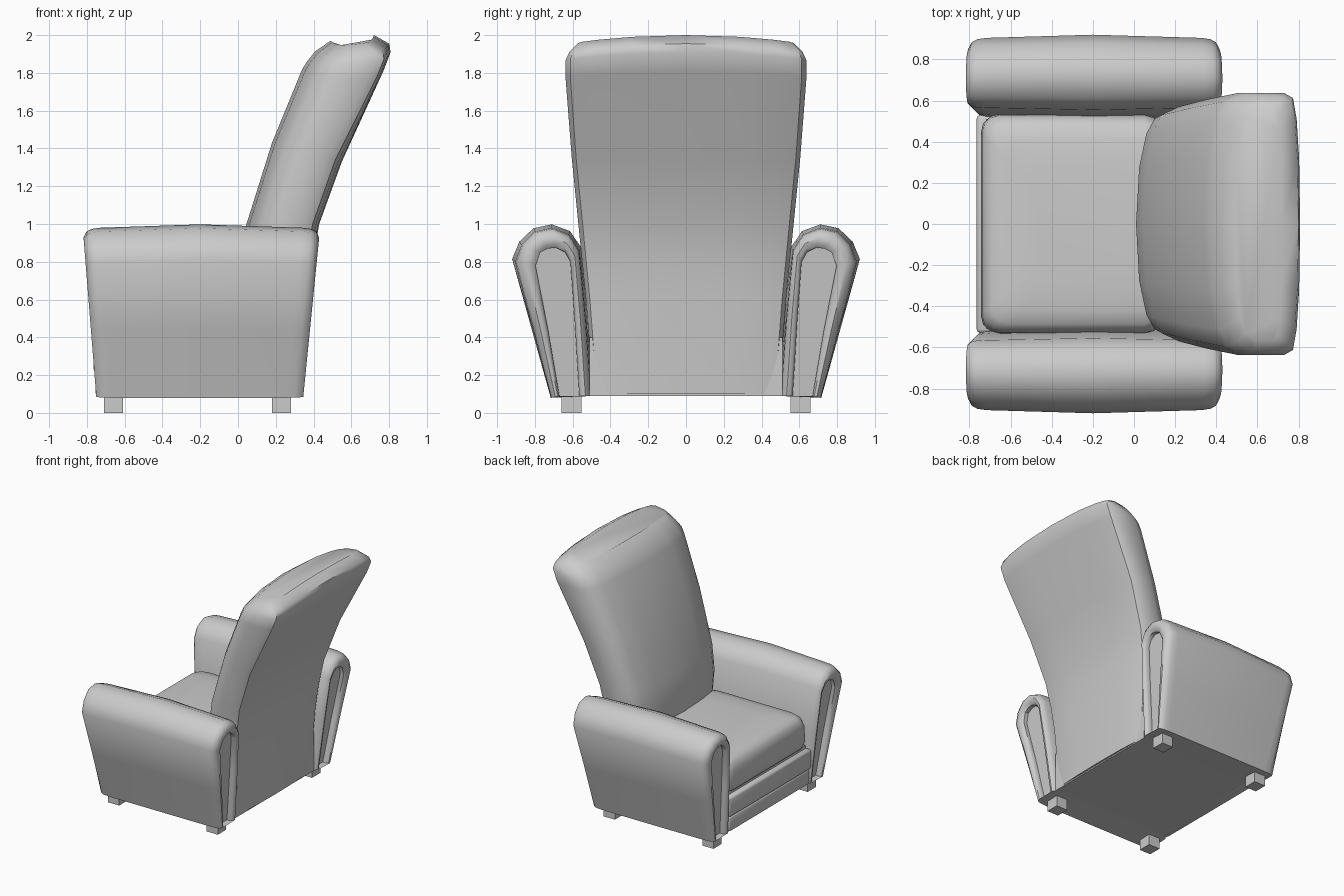
import bpy, bmesh, math

if "Cube" in bpy.data.objects:
    bpy.data.objects.remove(bpy.data.objects["Cube"])


def finish(bm, name, angle=40):
    bmesh.ops.recalc_face_normals(bm, faces=bm.faces)
    mesh = bpy.data.meshes.new(name)
    bm.to_mesh(mesh)
    bm.free()
    obj = bpy.data.objects.new(name, mesh)
    bpy.context.collection.objects.link(obj)
    bpy.ops.object.select_all(action='DESELECT')
    obj.select_set(True)
    bpy.context.view_layer.objects.active = obj
    if angle:
        bpy.ops.object.shade_smooth_by_angle(angle=math.radians(angle))
    return obj


def loft(name, rings, angle=40):
    """Skin a list of closed rings and cap both ends."""
    bm = bmesh.new()
    rows = [[bm.verts.new(p) for p in r] for r in rings]
    n = len(rows[0])
    for a, b in zip(rows, rows[1:]):
        for i in range(n):
            j = (i + 1) % n
            bm.faces.new((a[i], a[j], b[j], b[i]))
    bm.faces.new(rows[0])
    bm.faces.new(rows[-1])
    return finish(bm, name, angle)


def box(name, x0, x1, y0, y1, z0, z1, bevel=0):
    bm = bmesh.new()
    bmesh.ops.create_cube(bm, size=1)
    for v in bm.verts:
        v.co = ((x0 + x1) / 2 + v.co.x * (x1 - x0),
                (y0 + y1) / 2 + v.co.y * (y1 - y0),
                (z0 + z1) / 2 + v.co.z * (z1 - z0))
    if bevel:
        bmesh.ops.bevel(bm, geom=bm.edges[:], offset=bevel, segments=2,
                        profile=0.5, affect='EDGES')
    return finish(bm, name, 50 if bevel else 0)


# Arms: padded profile (y, z) with a sunken panel at both ends
OUTER = [(.50, .09), (.53, .5), (.565, .86), (.62, .945), (.71, .98),
         (.80, .96), (.87, .89), (.905, .80), (.81, .44), (.715, .08)]
PANEL = [(.565, .09), (.59, .5), (.612, .80), (.64, .85), (.69, .875),
         (.73, .87), (.77, .85), (.797, .78), (.73, .44), (.67, .09)]
# (blend from panel to outer, depth in from the end)
RIM = [(0, .05), (0, .02), (.2, .004), (.5, 0), (.8, .018), (.94, .045), (1, .09)]


def arm_ring(side, blend, depth, end):
    ring = []
    for (oy, oz), (py, pz) in zip(OUTER, PANEL):
        y, z = py + (oy - py) * blend, pz + (oz - pz) * blend
        if end < 0:
            x = -.75 - .08 * (z - .08) + depth
        elif end > 0:
            x = .345 + .10 * (z - .08) - depth
        else:
            x = -.2
            y += .015 * (y - .70) / .2
            z += .02 * max(0, z - .08)
        ring.append((x, side * y, z))
    return ring


for side, label in ((-1, "right"), (1, "left")):
    rings = [arm_ring(side, b, d, -1) for b, d in RIM]
    rings.append(arm_ring(side, 1, 0, 0))
    rings += [arm_ring(side, b, d, 1) for b, d in reversed(RIM)]
    loft(label + "_arm", rings)

# Backrest: leaning, domed front and slightly domed rear
# (front x, front z, rear x, rear z, half width)
LEVELS = [(.10, .10, .345, .10, .49), (.02, .60, .375, .60, .53),
          (.01, .80, .395, .80, .55), (.045, 1.0, .43, 1.0, .57),
          (.18, 1.43, .55, 1.33, .605), (.34, 1.82, .77, 1.81, .638),
          (.365, 1.86, .808, 1.91, .638), (.41, 1.915, .80, 1.955, .617),
          (.49, 1.97, .72, 2.0, .57)]
# (fraction of half width, inset from front, inset from rear)
SECTION = [(0, 0, None), (.5, .015, None), (.8, .05, None), (.93, .09, None),
           (1, .17, None), (1, None, .08), (.96, None, .035),
           (.8, None, .017), (.5, None, .005), (0, None, 0)]


def back_ring(fx, fz, rx, rz, w):
    half = []
    k = min(1, (rx - fx) / .37)
    for f, front, rear in SECTION:
        t = front * k / (rx - fx) if rear is None else 1 - rear * k / (rx - fx)
        z = fz + (rz - fz) * t
        if fz > 1.8:
            z -= .035 * f * f
        half.append((fx + (rx - fx) * t, f * w, z))
    return half + [(x, -y, z) for x, y, z in half[-2:0:-1]]


loft("backrest", [back_ring(*lv) for lv in LEVELS], 50)


# Seat cushion: rounded layers with a crowned top
def cushion_ring(z, inset, r=.09):
    x0, x1, w = -.745 + inset, .14, .535 - inset
    ring = []
    for cx, cy, a0 in ((x1 - r, w - r, 0), (x0 + r, w - r, 90),
                       (x0 + r, r - w, 180), (x1 - r, r - w, 270)):
        for s in range(4):
            a = math.radians(a0 + 30 * s)
            ring.append((cx + r * math.cos(a), cy + r * math.sin(a), z))
    return ring


loft("seat_cushion", [cushion_ring(*l) for l in (
    (.38, .05), (.40, .015), (.44, 0), (.57, .005), (.62, .02),
    (.65, .05), (.665, .12), (.675, .25))], 50)

# Base with two front panels
box("seat_base", -.72, .33, -.51, .51, .09, .40)
box("lower_front_panel", -.755, -.66, -.52, .52, .09, .215, .018)
box("upper_front_panel", -.765, -.66, -.53, .53, .215, .375, .018)

# Legs
for i, x in enumerate((-.66, .23)):
    for y in (-.607, .607):
        box("front_leg" if i == 0 else "rear_leg",
            x - .05, x + .05, y - .053, y + .053, 0, .09)
